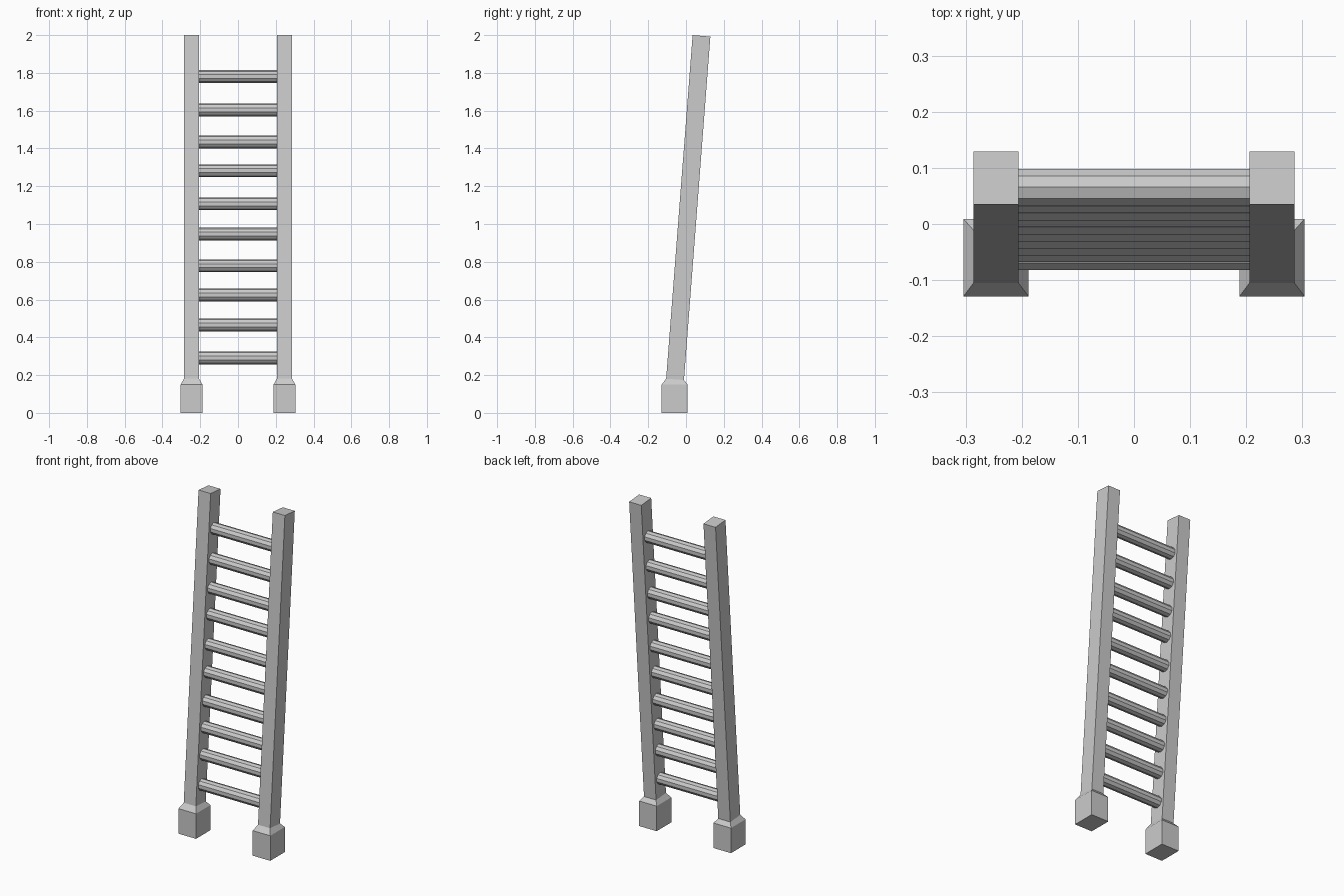
import bpy, bmesh, math

if "Cube" in bpy.data.objects:
    bpy.data.objects.remove(bpy.data.objects["Cube"])

LEAN = 0.077            # backward lean, y per unit of z


def center_y(z):
    return 0.082 + LEAN * (z - 1.995)


def make_object(name, bm):
    bmesh.ops.recalc_face_normals(bm, faces=bm.faces)
    mesh = bpy.data.meshes.new(name)
    bm.to_mesh(mesh)
    bm.free()
    obj = bpy.data.objects.new(name, mesh)
    bpy.context.collection.objects.link(obj)


# Side rails with flared square feet: (x half, y front, y back, z front, z back)
top_y, low_y = center_y(1.995), center_y(0.177)
sections = [
    (0.058, -0.129, 0.009, 0.0, 0.0),
    (0.058, -0.129, 0.009, 0.15, 0.15),
    (0.040, low_y - 0.047, low_y + 0.047, 0.181, 0.174),
    (0.040, top_y - 0.047, top_y + 0.047, 2.0, 1.992),
]
for side, x in (("left", -0.246), ("right", 0.246)):
    bm = bmesh.new()
    rings = []
    for h, y0, y1, z0, z1 in sections:
        rings.append([bm.verts.new(p) for p in (
            (x - h, y0, z0), (x + h, y0, z0), (x + h, y1, z1), (x - h, y1, z1))])
    for a, b in zip(rings, rings[1:]):
        for i in range(4):
            j = (i + 1) % 4
            bm.faces.new((a[i], a[j], b[j], b[i]))
    bm.faces.new(rings[0])
    bm.faces.new(rings[-1])
    make_object(side + "_rail", bm)

# Ten-sided rungs, unevenly spaced
rung_heights = [0.291, 0.466, 0.625, 0.779, 0.947, 1.107, 1.282, 1.435, 1.604, 1.781]
for n, z in enumerate(rung_heights, 1):
    bm = bmesh.new()
    ends = []
    for x in (-0.21, 0.21):
        ring = []
        for i in range(10):
            a = math.radians(18 + 36 * i)
            ring.append(bm.verts.new((x, center_y(z) + 0.034 * math.cos(a),
                                      z + 0.034 * math.sin(a))))
        ends.append(ring)
        bm.faces.new(ring)
    for i in range(10):
        j = (i + 1) % 10
        bm.faces.new((ends[0][i], ends[0][j], ends[1][j], ends[1][i]))
    make_object("rung_%d" % n, bm)
